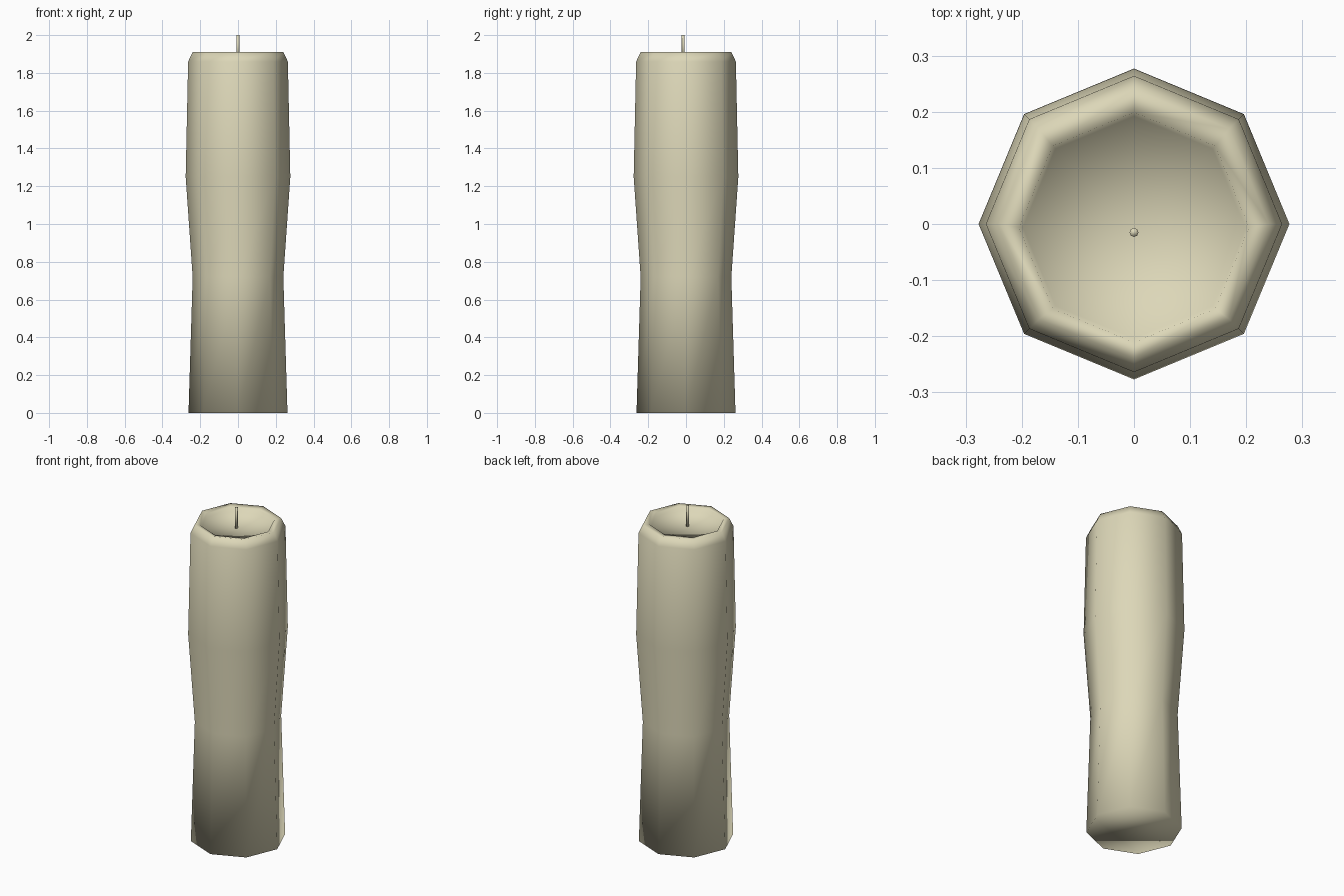
import bpy, bmesh
from math import cos, sin, pi

if "Cube" in bpy.data.objects:
    bpy.data.objects.remove(bpy.data.objects["Cube"])


def lathe(name, rings, sides, tip=None):
    """Stack of polygon rings (radius, z, y offset), capped below, closed above."""
    bm = bmesh.new()
    loops = []
    for r, z, oy in rings:
        loops.append([bm.verts.new((r * cos(2 * pi * i / sides),
                                    r * sin(2 * pi * i / sides) + oy, z))
                      for i in range(sides)])
    for a, b in zip(loops, loops[1:]):
        for i in range(sides):
            j = (i + 1) % sides
            bm.faces.new((a[i], a[j], b[j], b[i]))
    bm.faces.new(loops[0][::-1])
    if tip:
        c = bm.verts.new(tip)
        top = loops[-1]
        for i in range(sides):
            bm.faces.new((top[i], top[(i + 1) % sides], c))
    else:
        bm.faces.new(loops[-1])
    bm.normal_update()
    for f in bm.faces:
        f.smooth = True
    mesh = bpy.data.meshes.new(name)
    bm.to_mesh(mesh)
    bm.free()
    ob = bpy.data.objects.new(name, mesh)
    bpy.context.collection.objects.link(ob)
    mat = bpy.data.materials.get(name) or bpy.data.materials.new(name)
    mesh.materials.append(mat)
    return ob, mat


# Wax body: waisted octagon with rounded rim and sunken melt pool
body, wax = lathe("candle_body", [
    (0.262, 0.0, 0), (0.24, 0.72, 0), (0.277, 1.25, 0), (0.264, 1.86, 0),
    (0.24, 1.91, 0), (0.205, 1.905, -0.006), (0.198, 1.88, -0.006),
], 8, tip=(0, -0.015, 1.875))
wax.diffuse_color = (0.72, 0.68, 0.48, 1)

# Wick: thin stem rising from the pool
wick, cord = lathe("wick", [(0.008, 1.87, -0.015), (0.008, 2.0, -0.015)], 8)
cord.diffuse_color = (0.72, 0.68, 0.48, 1)

for m in bpy.data.materials:
    if m.users and not m.is_grease_pencil:
        m.use_nodes = True
        m.node_tree.nodes["Principled BSDF"].inputs["Base Color"].default_value = m.diffuse_color
